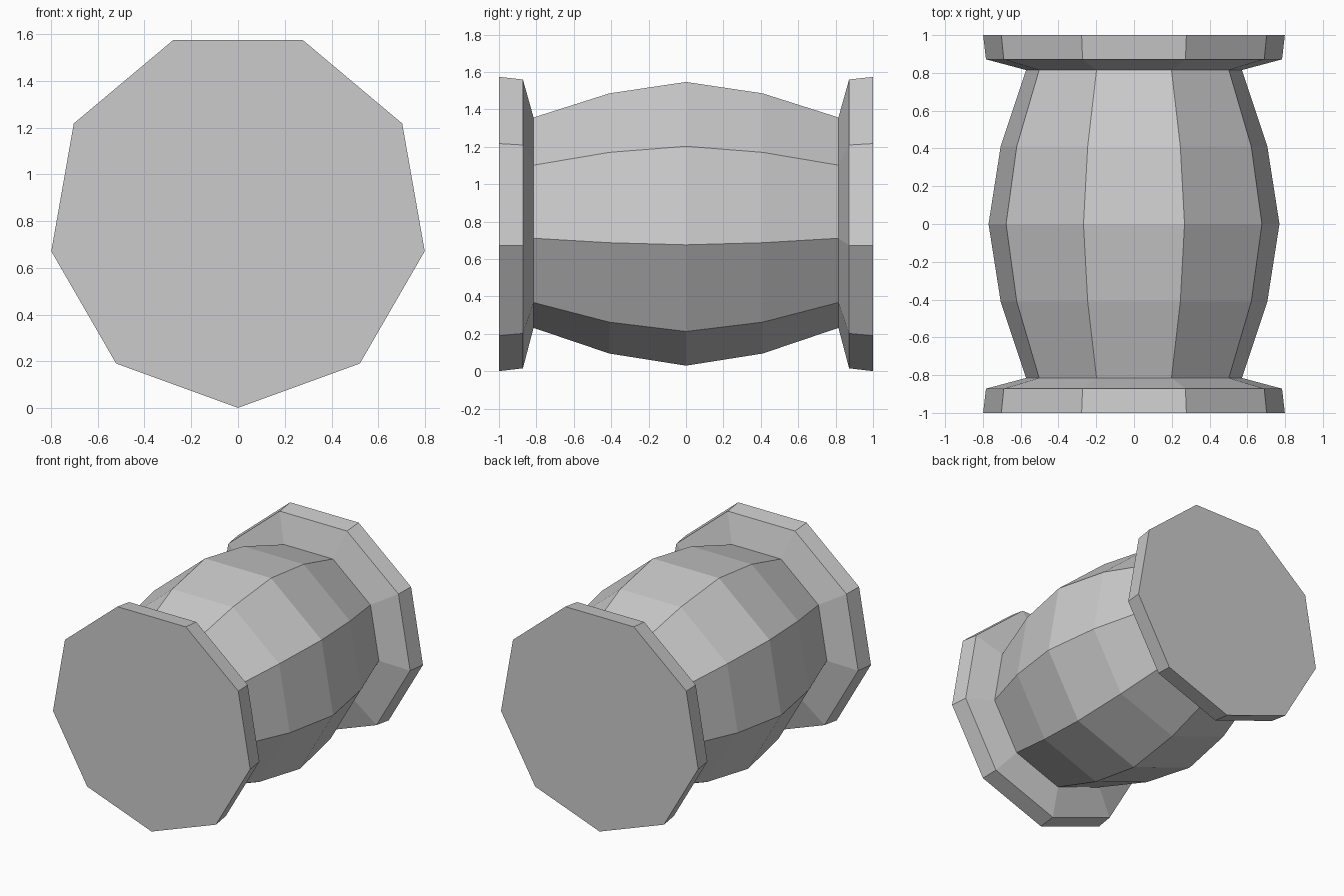
import bpy, bmesh, math

if "Cube" in bpy.data.objects:
    bpy.data.objects.remove(bpy.data.objects["Cube"])

SIDES = 9
CENTRE_Z = 0.812

# Half profile from the middle to the end: (y, radius)
half = [(0.0, 0.782), (0.41, 0.717), (0.815, 0.58), (0.872, 0.796), (1.0, 0.811)]
profile = [(-y, r) for y, r in reversed(half[1:])] + half

bm = bmesh.new()


def ring(y, r):
    # Nine-sided ring around the y axis, one corner pointing straight down
    verts = []
    for k in range(SIDES):
        a = math.radians(-90) + k * math.tau / SIDES
        verts.append(bm.verts.new((r * math.cos(a), y, CENTRE_Z + r * math.sin(a))))
    return verts


rings = [ring(y, r) for y, r in profile]

# Bulging body with flared rims
for a, b in zip(rings, rings[1:]):
    for k in range(SIDES):
        n = (k + 1) % SIDES
        bm.faces.new((a[k], a[n], b[n], b[k]))

# Flat ends
bm.faces.new(rings[0])
bm.faces.new(rings[-1])
bmesh.ops.recalc_face_normals(bm, faces=bm.faces[:])

mesh = bpy.data.meshes.new("rimmed_barrel")
bm.to_mesh(mesh)
bm.free()
obj = bpy.data.objects.new("rimmed_barrel", mesh)
bpy.context.collection.objects.link(obj)
